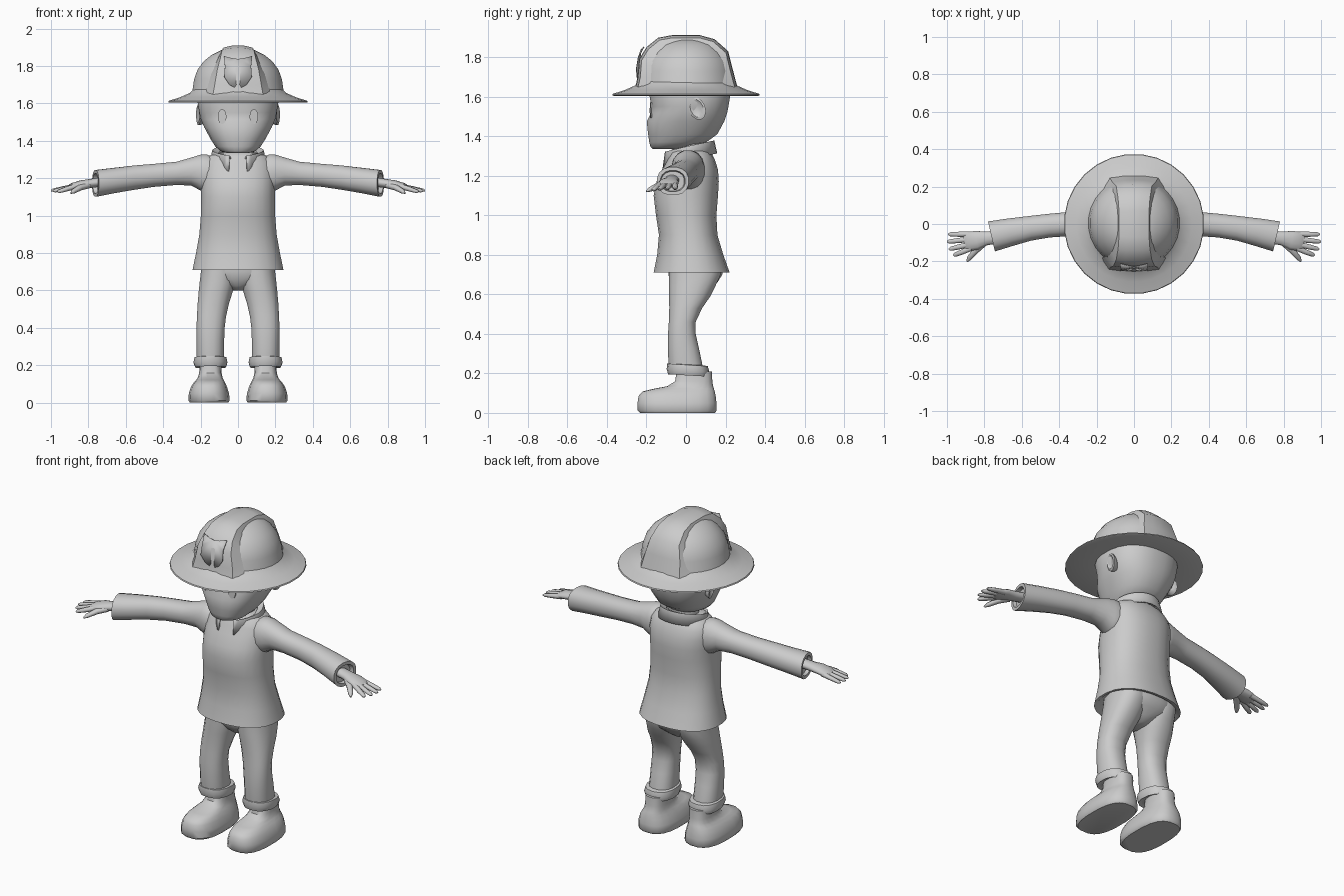
import bpy, bmesh, math
from mathutils import Vector

grey = bpy.data.materials.new("plain_grey")
grey.diffuse_color = (0.6, 0.6, 0.6, 1)


def finish(name, bm, mirror=False, angle=40, solid=0):
    bmesh.ops.recalc_face_normals(bm, faces=bm.faces)
    me = bpy.data.meshes.new(name)
    bm.to_mesh(me)
    bm.free()
    me.materials.append(grey)
    me.shade_smooth()
    me.set_sharp_from_angle(angle=math.radians(angle))
    ob = bpy.data.objects.new(name, me)
    bpy.context.collection.objects.link(ob)
    if solid:
        m = ob.modifiers.new("thickness", 'SOLIDIFY')
        m.thickness = solid
    if mirror:
        ob.modifiers.new("mirror", 'MIRROR')
    return ob


def loft(name, rings, closed=True, caps=True, **kw):
    """Skin a list of point rings."""
    bm = bmesh.new()
    rows = [[bm.verts.new(p) for p in r] for r in rings]
    n = len(rows[0])
    for a, b in zip(rows, rows[1:]):
        for i in range(n if closed else n - 1):
            j = (i + 1) % n
            bm.faces.new((a[i], a[j], b[j], b[i]))
    if caps:
        bm.faces.new(rows[0])
        bm.faces.new(rows[-1])
    return finish(name, bm, **kw)


def oval(u, v, n=24, e=1.0):
    pts = []
    for i in range(n):
        t = 2 * math.pi * (i + 0.5) / n
        c, s = math.cos(t), math.sin(t)
        pts.append((math.copysign(abs(c) ** e, c) * u, math.copysign(abs(s) ** e, s) * v))
    return pts


def stack(rows, n=24, e=1.0):
    """Level rings from rows of (z, x0, x1, y0, y1)."""
    return [[((x0 + x1) / 2 + u, (y0 + y1) / 2 + v, z)
             for u, v in oval((x1 - x0) / 2, (y1 - y0) / 2, n, e)] for z, x0, x1, y0, y1 in rows]


def sym(rows):
    return [(z, -w, w, a, b) for z, w, a, b in rows]


def tube(name, pts, sizes, n=8):
    """Mirrored limb along a path with oval sections (width, height)."""
    pts = [Vector(p) for p in pts]
    rings = []
    for i, p in enumerate(pts):
        d = (pts[min(i + 1, len(pts) - 1)] - pts[max(i - 1, 0)]).normalized()
        side = d.cross(Vector((0, 0, 1))).normalized()
        up = side.cross(d)
        rings.append([p + side * u + up * v for u, v in oval(*sizes[i], n)])
    return loft(name, rings, mirror=True, angle=60)


# Jacket body with a flared, recessed hem
loft("jacket", stack(sym([
    (0.74, .20, -.12, .17), (0.715, .225, -.15, .20), (0.71, .245, -.165, .222), (0.80, .226, -.147, .19),
    (0.90, .208, -.138, .16), (1.0, .2, -.153, .155), (1.10, .198, -.165, .163), (1.17, .198, -.15, .167),
    (1.23, .198, -.123, .163), (1.28, .19, -.1, .147), (1.315, .165, -.085, .13), (1.335, .12, -.07, .115),
    (1.34, .07, -.05, .08)]), e=.85), angle=60)

# Sleeves: rows of (x, y0, y1, z0, z1), slanted at the open end
sleeve = [(.12, -.07, .09, 1.12, 1.31), (.17, -.075, .095, 1.12, 1.33), (.205, -.07, .09, 1.135, 1.327),
          (.25, -.065, .08, 1.16, 1.312), (.33, -.065, .067, 1.163, 1.289), (.45, -.073, .056, 1.153, 1.278),
          (.55, -.09, .045, 1.138, 1.27), (.66, -.117, .03, 1.12, 1.257), (.762, -.148, .015, 1.1, 1.245),
          (.762, -.13, -.003, 1.118, 1.227), (.74, -.125, -.008, 1.122, 1.222)]
loft("sleeves", [[(x + (.23 * u if x > .6 else 0), (y0 + y1) / 2 + u, (z0 + z1) / 2 + v)
                  for u, v in oval((y1 - y0) / 2, (z1 - z0) / 2, 16, .9)]
                 for x, y0, y1, z0, z1 in sleeve], mirror=True, angle=45)

# Hands
tube("palms", [(.73, -.07, 1.18), (.79, -.077, 1.172), (.84, -.087, 1.166), (.885, -.093, 1.156), (.905, -.096, 1.15)],
     [(.036, .025), (.038, .025), (.052, .023), (.053, .019), (.043, .012)], 12)
for i, (y0, x1, y1, z1) in enumerate([(-.055, .993, -.055, 1.135), (-.081, 1.0, -.095, 1.134),
                                      (-.107, .99, -.135, 1.131), (-.13, .965, -.168, 1.127)]):
    a, b = Vector((.87, y0, 1.157)), Vector((x1, y1, z1))
    tube(f"finger_{i + 1}", [a, a.lerp(b, .5), a.lerp(b, .9), b], [(.015, .015), (.015, .013), (.012, .01), (.005, .004)])
tube("thumbs", [(.80, -.10, 1.163), (.845, -.14, 1.15), (.88, -.182, 1.13), (.893, -.2, 1.12)],
     [(.02, .018), (.019, .016), (.014, .012), (.005, .004)])

# Turned collar, open at the front
rows = [[], [], [], []]
for i in range(25):
    t = math.radians(-155 + 310 * i / 24)
    c, f = math.cos(t), max(0, -math.cos(t))
    top = 1.348 + .03 * c
    for row, r, z in zip(rows, (.088, .105, .138, .153), (1.29, top - .015, top, top - .065 - .02 * f)):
        row.append((r * math.sin(t) * (1 - .25 * f), .005 + r * c * (1 - .12 * f), z))
loft("collar", rows, closed=False, caps=False, solid=.008)

# Trousers
loft("trouser_seat", stack(sym([(0.60, .03, -.03, .09), (0.625, .07, -.06, .125), (0.66, .17, -.08, .16),
                               (0.70, .195, -.09, .185), (0.745, .195, -.09, .19)]), e=.85), angle=60)
loft("trouser_legs", stack([
    (0.20, .075, .22, -.085, .09), (0.25, .073, .222, -.09, .083), (0.33, .073, .223, -.093, .066),
    (0.40, .07, .223, -.092, .05), (0.46, .063, .221, -.088, .05), (0.53, .047, .217, -.086, .083),
    (0.59, .028, .212, -.087, .125), (0.64, .012, .207, -.088, .15), (0.70, .005, .2, -.088, .178),
    (0.735, .005, .197, -.088, .18)], 16, .85), mirror=True, angle=60)
cuff = stack([(.2, .085, .21, -.06, .085), (.19, .063, .23, -.09, .112), (.215, .055, .24, -.098, .118),
              (.243, .06, .234, -.095, .11), (.246, .08, .215, -.08, .085)], 14, .85)
loft("trouser_cuffs", [[(x, y, z - .06 * y) for x, y, z in r] for r in cuff], mirror=True, angle=50)

# Shoes
loft("shoes", stack([
    (0, .052, .258, -.235, .148), (.012, .043, .266, -.247, .157), (.05, .047, .264, -.247, .156),
    (.085, .058, .252, -.242, .152), (.108, .068, .237, -.222, .147), (.122, .076, .224, -.165, .143),
    (.135, .082, .215, -.095, .138), (.16, .087, .208, -.056, .134), (.21, .088, .206, -.048, .132)],
    20, .75), mirror=True, angle=45)

# Head and neck
loft("head", stack(sym([
    (1.335, .055, -.17, -.03), (1.345, .095, -.18, .03), (1.37, .122, -.187, .105), (1.41, .148, -.193, .16),
    (1.475, .183, -.2, .195), (1.515, .2, -.18, .209), (1.55, .208, -.177, .216), (1.61, .218, -.187, .226),
    (1.68, .2, -.18, .21)]), e=.85), angle=50)
loft("neck", stack(sym([(1.28, .09, -.06, .1), (1.40, .085, -.06, .1)]), 16))

# Ears: rounded flaps leaning back from the head
loft("ears", [[(x + .25 * u, .055 + u - .2 * v, 1.54 + v) for u, v in oval(w, h, 12)]
              for x, w, h in ((.175, .028, .045), (.2, .043, .056), (.212, .045, .058), (.216, .034, .046),
                              (.206, .02, .03))], mirror=True, angle=50)

# Eyes: thin oval plates
loft("eyes", [[(.085 + u, y + .12 * (.085 + u) - .01, 1.53 + v) for u, v in oval(.023, .04, 16)]
              for y in (-.174, -.181)], mirror=True)

# Helmet brim and shell
loft("helmet_brim", stack(sym([(z, r, -r, r) for z, r in (
    (1.618, .20), (1.604, .368), (1.607, .375), (1.614, .372), (1.634, .31), (1.655, .262), (1.68, .235))]), 28), angle=40)
loft("helmet_shell", stack(sym([
    (1.64, .255, -.245, .256), (1.67, .245, -.238, .247), (1.73, .236, -.23, .238), (1.78, .218, -.214, .222),
    (1.825, .185, -.18, .19), (1.86, .142, -.145, .155), (1.885, .09, -.1, .11), (1.892, .04, -.05, .06)]), 28), angle=60)

# Raised band over the helmet from front to back
path = [(-.258, 1.64, .135), (-.245, 1.70, .125), (-.237, 1.79, .11), (-.2, 1.85, .095), (-.14, 1.898, .085),
        (-.07, 1.911, .08), (.07, 1.911, .08), (.145, 1.89, .085), (.213, 1.83, .095), (.236, 1.74, .115), (.262, 1.64, .13)]
band = []
for y, z, w in path:
    inward = (Vector((0, 0, 1.66)) - Vector((0, y, z))).normalized()
    band.append([Vector((k * w, y, z)) + inward * d for k, d in
                 ((-1.3, .07), (-1, .014), (-.5, .003), (0, 0), (.5, .003), (1, .014), (1.3, .07))])
loft("helmet_band", band, closed=False, caps=False, angle=35)

# Shield plate on the helmet front, curved in profile
outline = [(0, 1.675), (.045, 1.70), (.073, 1.742), (.07, 1.80), (.076, 1.853), (.035, 1.843), (0, 1.838)]
bm = bmesh.new()
rows = [[bm.verts.new((s * x, -.259 + 3.4 * (z - 1.745) ** 2 * (1 if z > 1.745 else .8) + .08 * x, z))
         for x, z in outline] for s in (1, -1)]
for row in rows:
    bm.faces.new(row)
bmesh.ops.remove_doubles(bm, verts=bm.verts, dist=.0005)
bmesh.ops.triangulate(bm, faces=bm.faces)
finish("helmet_shield", bm, solid=.004)
